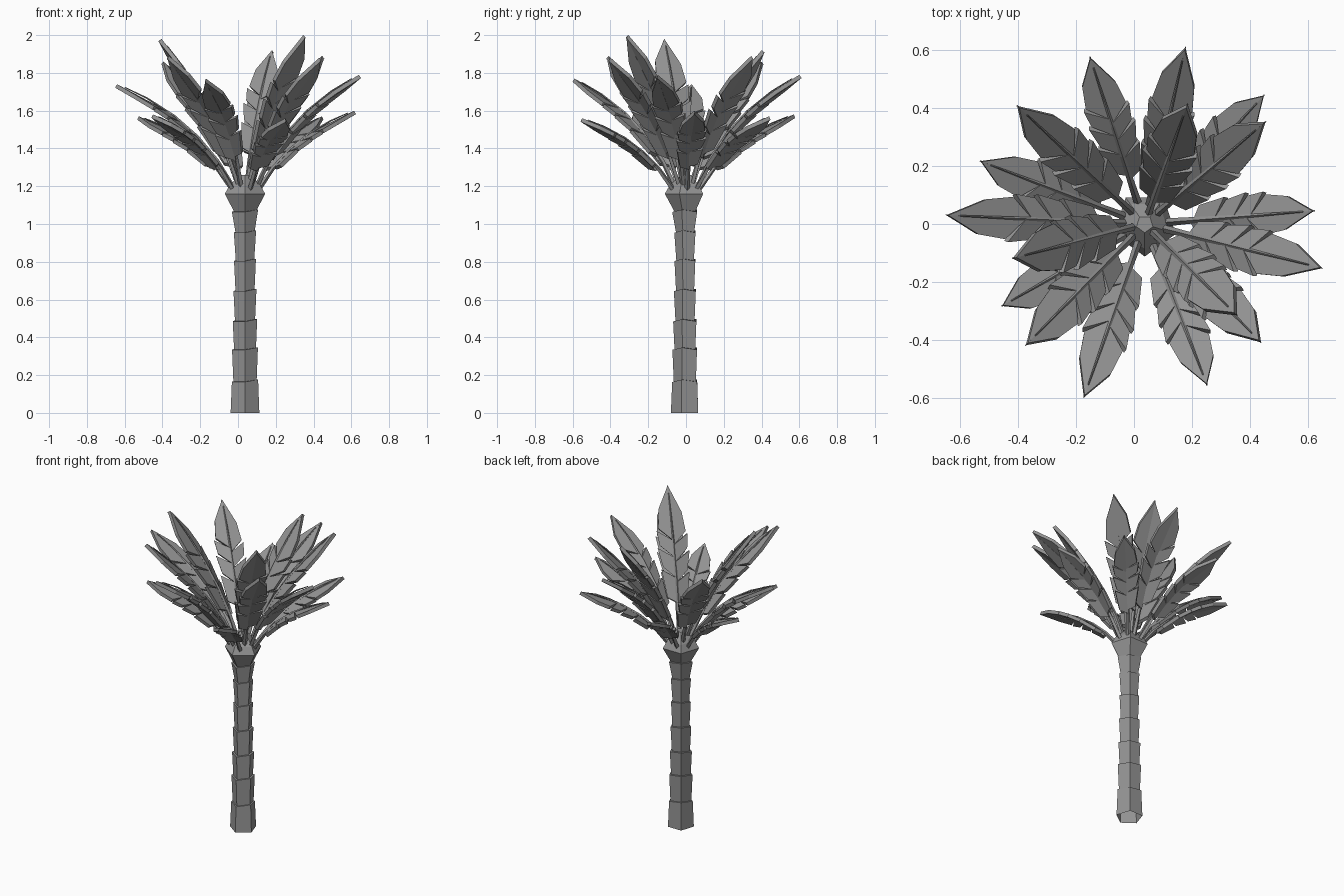
import bpy, bmesh, math
from mathutils import Vector

cube = bpy.data.objects.get("Cube")
if cube:
    bpy.data.objects.remove(cube, do_unlink=True)

grey = bpy.data.materials.new("plain_grey")
grey.use_nodes = True
COLOUR = (0.3, 0.3, 0.3, 1)
grey.diffuse_color = COLOUR
grey.node_tree.nodes["Principled BSDF"].inputs["Base Color"].default_value = COLOUR

CENTRE = Vector((0.037, 0, 0))


def finish(name, bm):
    mesh = bpy.data.meshes.new(name)
    bm.to_mesh(mesh)
    bm.free()
    mesh.materials.append(grey)
    obj = bpy.data.objects.new(name, mesh)
    bpy.context.collection.objects.link(obj)
    return obj


def skin(bm, rings):
    """Bridge rings of points and cap the far end."""
    loops = [[bm.verts.new(p) for p in ring] for ring in rings]
    n = len(loops[0])
    for low, high in zip(loops, loops[1:]):
        for i in range(n):
            j = (i + 1) % n
            bm.faces.new((low[i], low[j], high[j], high[i]))
    bm.faces.new(loops[-1])


def pentagon(radius, z, dip=0):
    points = []
    for i in range(5):
        a = math.radians(72 * i - 90)
        points.append(CENTRE + Vector((radius * math.cos(a), radius * math.sin(a),
                                       z + (dip if i % 2 else -dip))))
    return points


# Trunk: stacked five-sided rings, each flaring at its uneven top
bm = bmesh.new()
heights = [0, 0.17, 0.34, 0.49, 0.65, 0.81, 0.96, 1.07]
bottoms = [0.08, 0.064, 0.06, 0.055, 0.052, 0.05, 0.05]
tops = [0.073, 0.072, 0.068, 0.064, 0.061, 0.062, 0.073]
for k in range(7):
    start = heights[k] - (0.02 if k else 0)
    skin(bm, [pentagon(bottoms[k], start), pentagon(tops[k], heights[k + 1], 0.006)])
finish("trunk", bm)

# Crown: flared head that holds the leaf stalks
bm = bmesh.new()
skin(bm, [pentagon(0.058, 1.06), pentagon(0.112, 1.16), pentagon(0.086, 1.205),
          pentagon(0.03, 1.26)])
finish("crown", bm)

# Lobes of half a blade: rib start, rib end, then outer corners (along, width)
LOBES = [
    (0.23, 0.39, (0.27, 0.052), (0.45, 0.074)),
    (0.39, 0.52, (0.465, 0.064), (0.59, 0.084)),
    (0.52, 0.63, (0.605, 0.072), (0.70, 0.082)),
    (0.63, 1.00, (0.715, 0.072), (0.84, 0.060)),
]


def leaf(name, tip, root, bulge, width):
    tip = Vector(tip)
    out = Vector((tip.x, tip.y, 0)) - CENTRE
    out.normalize()
    side = Vector((-out.y, out.x, 0))
    base = CENTRE + out * root + Vector((0, 0, 1.18))
    up = (tip - base).normalized().cross(side)
    if up.z < 0:
        up = -up
    bend = (base + tip) / 2 + up * bulge

    def at(s, w=0):
        p = base * (1 - s) ** 2 + bend * 2 * s * (1 - s) + tip * s * s
        return p + side * w * width - up * 0.22 * abs(w)

    # Blade
    bm = bmesh.new()
    for sign in (1, -1):
        for a, b, (sa, wa), (sb, wb) in LOBES:
            shift = 0.015 * sign
            end = b if b == 1 else b + shift
            corners = [at(a + shift), at(end), at(sb + shift, sign * wb),
                       at(sa + shift, sign * wa)]
            if sign < 0:
                corners.reverse()
            bm.faces.new([bm.verts.new(p) for p in corners])
    blade = finish(name + "_blade", bm)
    solid = blade.modifiers.new("thickness", 'SOLIDIFY')
    solid.thickness = 0.021
    solid.offset = -1

    # Stalk running on as the midrib
    bm = bmesh.new()
    rings = []
    for s in (0, 0.2, 0.4, 0.6, 0.8, 0.95):
        r = 0.014 - 0.012 * s
        rings.append([at(s) + side * r * x + up * r * y
                      for x, y in ((1, 0), (0, 1), (-1, 0), (0, -1))])
    skin(bm, rings)
    bmesh.ops.recalc_face_normals(bm, faces=bm.faces)
    finish(name + "_stalk", bm)


# Four tiers of leaves: root radius, bulge, width factor, tips
TIERS = {
    "top_leaf": (0.02, 0.10, 1.12, [
        (0.345, -0.305, 2.0), (-0.405, -0.115, 1.98), (0.18, 0.40, 1.92)]),
    "upper_leaf": (0.04, 0.12, 1.06, [
        (0.445, 0.345, 1.89), (0.43, -0.40, 1.88), (-0.365, -0.41, 1.89),
        (-0.395, 0.40, 1.86)]),
    "middle_leaf": (0.055, 0.16, 1.02, [
        (0.175, 0.60, 1.79), (0.64, -0.15, 1.79), (-0.17, -0.59, 1.77),
        (-0.64, 0.03, 1.74)]),
    "lower_leaf": (0.07, 0.12, 0.97, [
        (-0.15, 0.57, 1.58), (-0.525, 0.215, 1.57), (-0.45, -0.28, 1.58),
        (0.25, -0.55, 1.56), (0.615, 0.045, 1.60), (0.445, 0.44, 1.57)]),
}
for tier, (root, bulge, width, tips) in TIERS.items():
    for i, tip in enumerate(tips):
        leaf(f"{tier}_{i + 1}", tip, root, bulge, width)
